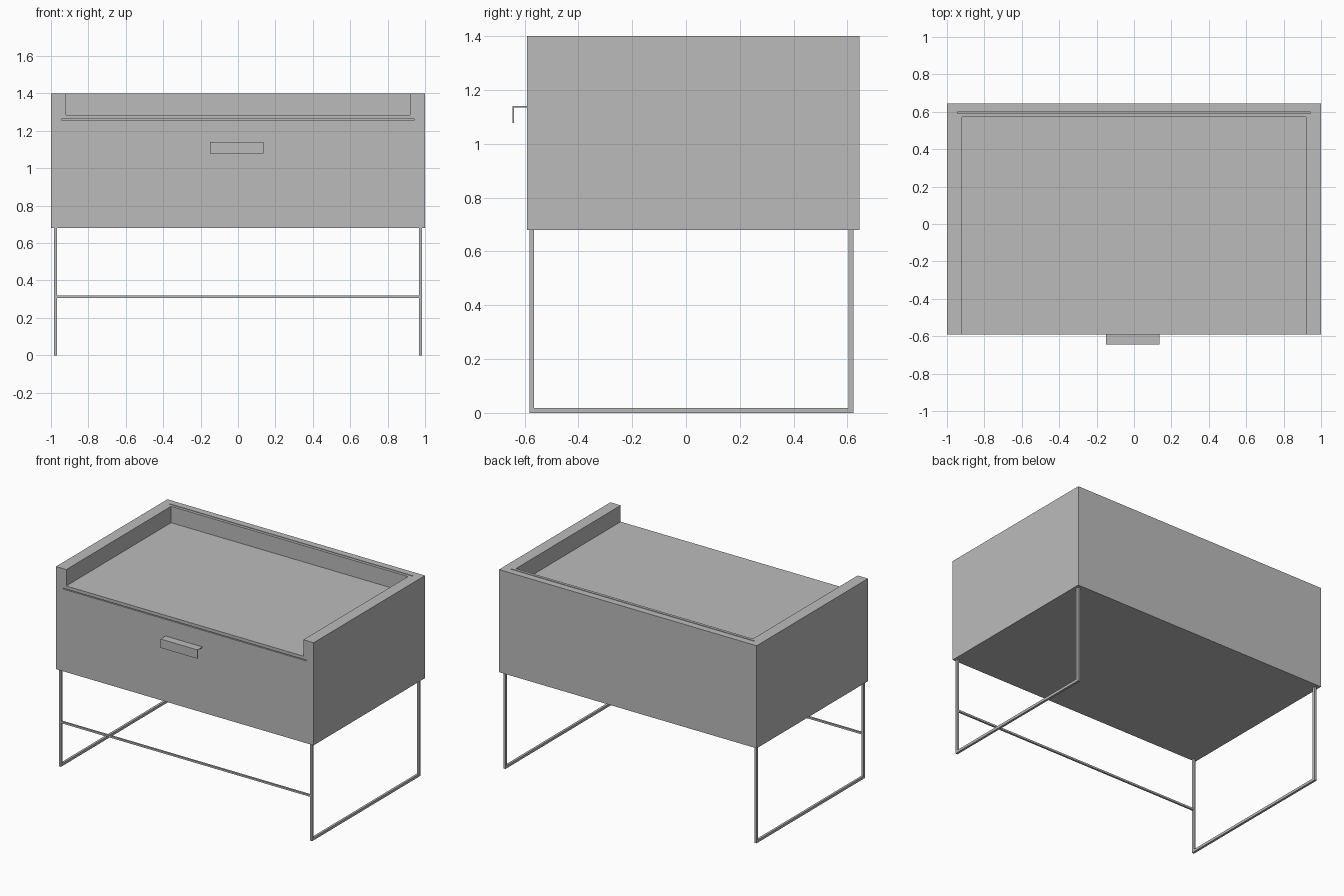
import bpy
import bmesh

default = bpy.data.objects.get("Cube")
if default:
    bpy.data.objects.remove(default, do_unlink=True)

# Single flat grey
grey = bpy.data.materials.new("plain_grey")
grey.use_nodes = True
GREY = (0.5, 0.5, 0.5, 1)
grey.diffuse_color = GREY
grey.node_tree.nodes["Principled BSDF"].inputs["Base Color"].default_value = GREY


def make_box(name, *spans):
    """Join axis-aligned boxes, each given as (low corner, high corner)."""
    bm = bmesh.new()
    for low, high in spans:
        verts = bmesh.ops.create_cube(bm, size=1)["verts"]
        for v in verts:
            for i in range(3):
                v.co[i] = low[i] if v.co[i] < 0 else high[i]
    mesh = bpy.data.meshes.new(name)
    bm.to_mesh(mesh)
    bm.free()
    mesh.materials.append(grey)
    obj = bpy.data.objects.new(name, mesh)
    bpy.context.scene.collection.objects.link(obj)
    return obj


def cut(target, low, high):
    """Subtract a box from the target and discard the cutter."""
    cutter = make_box("cutter", (low, high))
    cutter.hide_render = True
    mod = target.modifiers.new("cut", "BOOLEAN")
    mod.operation = "DIFFERENCE"
    mod.solver = "EXACT"
    mod.object = cutter
    bpy.context.view_layer.objects.active = target
    bpy.ops.object.modifier_apply(modifier=mod.name)
    bpy.data.objects.remove(cutter, do_unlink=True)


FRONT, BACK = -0.59, 0.645
BASE, TOP = 0.68, 1.40

# Cabinet with a tray recess open to the front
cabinet = make_box("cabinet", ((-1, FRONT, BASE), (1, BACK, TOP)))
cut(cabinet, (-0.92, -0.8, 1.285), (0.92, 0.572, 1.6))

# Fine grooves below the tray and along the back rim
cut(cabinet, (-0.945, -0.8, 1.257), (0.945, FRONT + 0.02, 1.263))
cut(cabinet, (-0.945, 0.592, TOP - 0.02), (0.945, 0.598, 1.6))

# Bent sheet drawer pull
make_box("drawer_pull",
         ((-0.15, -0.645, 1.135), (0.137, FRONT, 1.14)),
         ((-0.15, -0.645, 1.078), (0.137, -0.64, 1.135)))

# Side leg frames: two posts joined by a floor bar
for name, side in (("left_leg_frame", 1), ("right_leg_frame", -1)):
    x0, x1 = sorted((side * 0.967, side * 0.983))
    make_box(name,
             ((x0, -0.582, 0), (x1, -0.565, BASE)),
             ((x0, 0.603, 0), (x1, 0.622, BASE)),
             ((x0, -0.565, 0), (x1, 0.603, 0.018)))

# Front stretcher between the frames
make_box("front_stretcher", ((-0.967, -0.58, 0.306), (0.967, -0.567, 0.319)))
